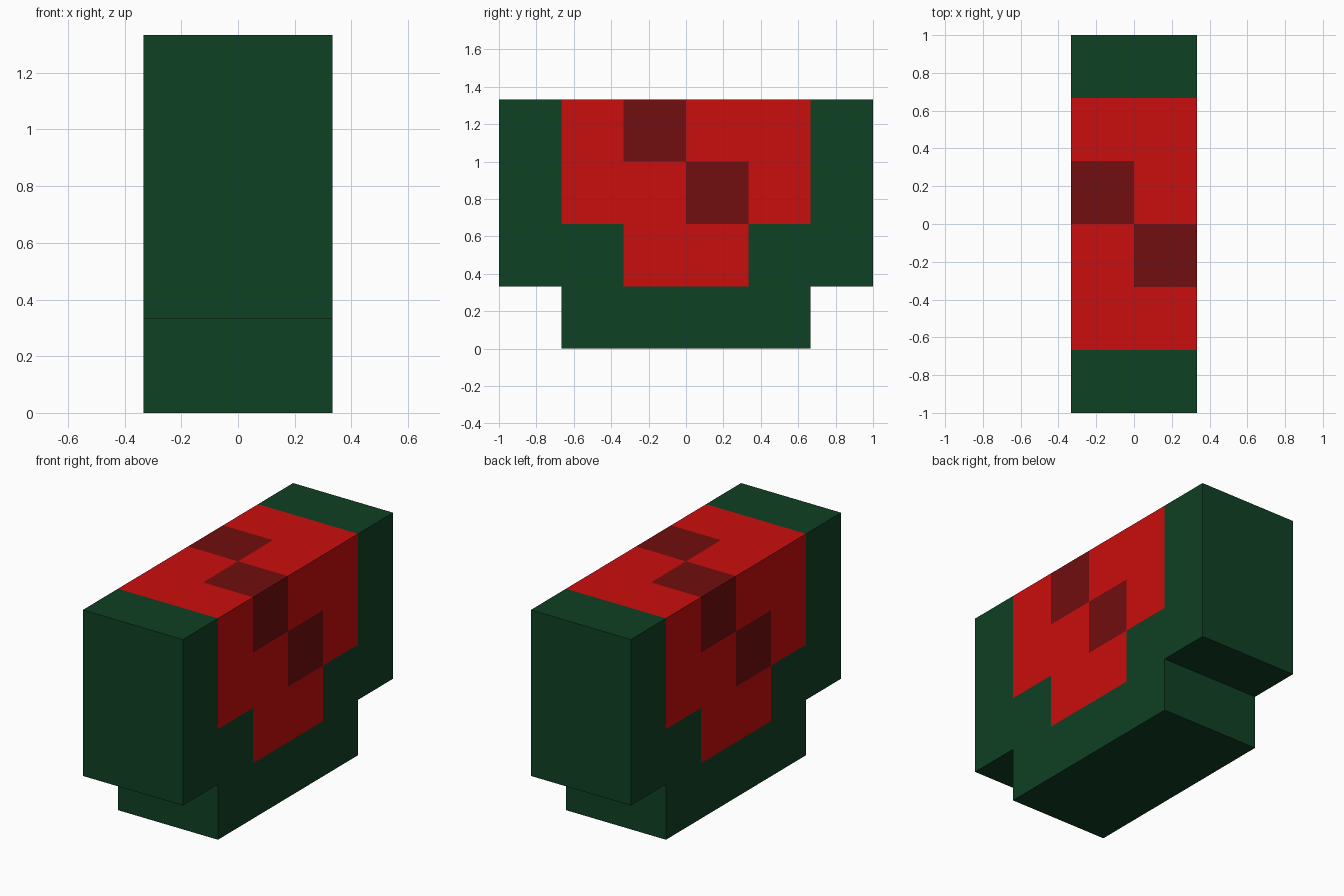
import bpy
import bmesh
from mathutils import Vector

if "Cube" in bpy.data.objects:
    bpy.data.objects.remove(bpy.data.objects["Cube"])

U = 1 / 3  # block size


def material(name, rgb):
    m = bpy.data.materials.new(name)
    m.diffuse_color = (*rgb, 1)
    m.use_nodes = True
    m.node_tree.nodes["Principled BSDF"].inputs["Base Color"].default_value = m.diffuse_color
    return m


# Stepped slice outline in (y, z) block units, extruded across x
outline = [(-2, 0), (2, 0), (2, 1), (3, 1), (3, 4), (-3, 4), (-3, 1), (-2, 1)]
bm = bmesh.new()
face = bm.faces.new([bm.verts.new((-U, y * U, z * U)) for y, z in outline])
side = bmesh.ops.extrude_face_region(bm, geom=[face])
bmesh.ops.translate(bm, vec=(2 * U, 0, 0),
                    verts=[g for g in side["geom"] if isinstance(g, bmesh.types.BMVert)])

# Cut the surface along every block boundary
cuts = [(0, 0)] + [(1, k) for k in range(-2, 3)] + [(2, k) for k in range(1, 4)]
for axis, k in cuts:
    normal = Vector((0, 0, 0))
    normal[axis] = 1
    bmesh.ops.bisect_plane(bm, geom=bm.verts[:] + bm.edges[:] + bm.faces[:],
                           plane_co=normal * (k * U), plane_no=normal)
bmesh.ops.recalc_face_normals(bm, faces=bm.faces[:])

# Colour by block: green rind, red flesh, dark seeds in a checker pattern
for f in bm.faces:
    c = (f.calc_center_median() - f.normal * U * 0.5) / U
    flesh = (abs(c.y) < 2 and c.z > 2) or (abs(c.y) < 1 and c.z > 1)
    seed = abs(c.y) < 1 and c.z > 2 and ((c.x * c.y < 0) == (c.z > 3))
    f.material_index = 2 if seed else 1 if flesh else 0

mesh = bpy.data.meshes.new("melon_slice")
bm.to_mesh(mesh)
bm.free()
for m in (material("rind green", (0.0048, 0.052, 0.017)),
          material("flesh red", (0.59, 0.0044, 0.0044)),
          material("seed dark red", (0.165, 0.0044, 0.0044))):
    mesh.materials.append(m)
bpy.context.collection.objects.link(bpy.data.objects.new("melon_slice", mesh))
